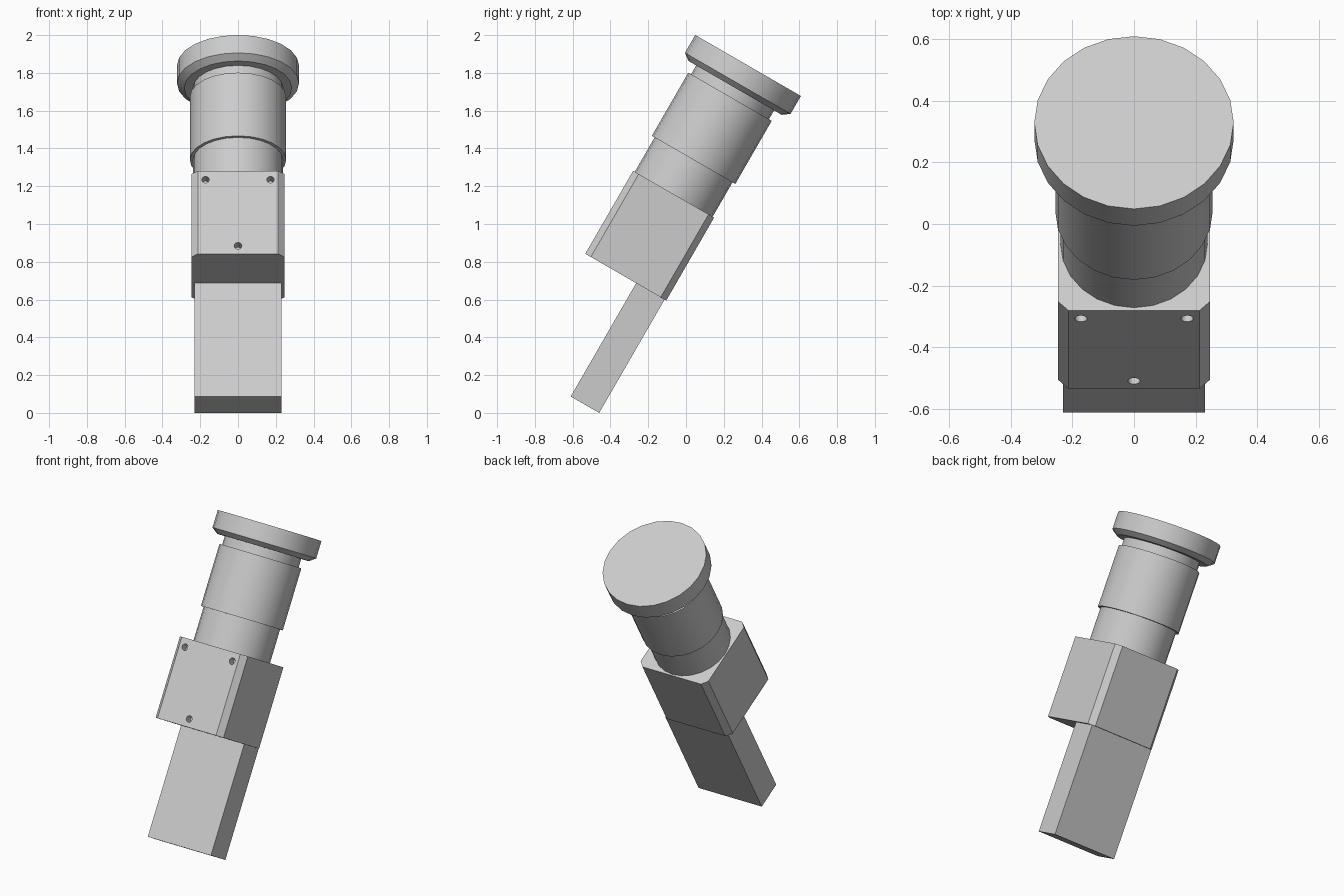
import bpy, bmesh, math
from mathutils import Matrix, Vector

if "Cube" in bpy.data.objects:
    bpy.data.objects.remove(bpy.data.objects["Cube"], do_unlink=True)

# The whole device leans back; parts are modelled upright, then tilted
TILT = Matrix.Rotation(math.radians(-30), 4, "X")
AXIS_Y = -0.635
SIDES = 24

grey = bpy.data.materials.new("light grey")
grey.use_nodes = True
colour = (0.6, 0.6, 0.6, 1)
grey.diffuse_color = colour
grey.node_tree.nodes["Principled BSDF"].inputs["Base Color"].default_value = colour


def finish(name, bm):
    """Turn a bmesh into a tilted, shaded object."""
    bmesh.ops.recalc_face_normals(bm, faces=bm.faces)
    mesh = bpy.data.meshes.new(name)
    bm.to_mesh(mesh)
    bm.free()
    mesh.transform(TILT)
    mesh.materials.append(grey)
    obj = bpy.data.objects.new(name, mesh)
    bpy.context.collection.objects.link(obj)
    bpy.ops.object.select_all(action="DESELECT")
    obj.select_set(True)
    bpy.context.view_layer.objects.active = obj
    bpy.ops.object.shade_smooth_by_angle(angle=math.radians(25))
    return obj


def box(name, half_x, y0, y1, z0, z1, chamfer=0):
    bm = bmesh.new()
    bmesh.ops.create_cube(bm, size=1)
    for v in bm.verts:
        v.co = (v.co.x * 2 * half_x,
                (y0 + y1) / 2 + v.co.y * (y1 - y0),
                (z0 + z1) / 2 + v.co.z * (z1 - z0))
    if chamfer:
        upright = [e for e in bm.edges
                   if abs(e.verts[0].co.z - e.verts[1].co.z) > 0.1]
        bmesh.ops.bevel(bm, geom=upright, offset=chamfer, segments=1, affect="EDGES")
    return finish(name, bm)


def turned(name, profile):
    """Solid of revolution from (radius, height) points, capped at both ends."""
    bm = bmesh.new()
    rings = []
    for r, z in profile:
        ring = []
        for i in range(SIDES):
            a = math.tau * i / SIDES
            ring.append(bm.verts.new((r * math.cos(a), AXIS_Y + r * math.sin(a), z)))
        rings.append(ring)
    for low, high in zip(rings, rings[1:]):
        for i in range(SIDES):
            j = (i + 1) % SIDES
            bm.faces.new((low[i], low[j], high[j], high[i]))
    bm.faces.new(rings[0][::-1])
    bm.faces.new(rings[-1])
    return finish(name, bm)


# Flat mounting bar and chamfered block
box("mounting_bar", 0.23, -0.572, -0.398, -0.23, 0.463)
block = box("block", 0.247, -0.883, -0.388, 0.463, 0.97, chamfer=0.034)

# Three screw holes in the front of the block
bm = bmesh.new()
for x, z in ((-0.172, 0.916), (0.172, 0.916), (0, 0.512)):
    place = Matrix.Translation(Vector((x, -0.883, z))) @ Matrix.Rotation(math.pi / 2, 4, "X")
    bmesh.ops.create_cone(bm, cap_ends=True, segments=16, radius1=0.02,
                          radius2=0.02, depth=0.1, matrix=place)
cutter = finish("screw_hole_cutter", bm)
cut = block.modifiers.new("screw_holes", "BOOLEAN")
cut.operation = "DIFFERENCE"
cut.solver = "EXACT"
cut.object = cutter
bpy.context.view_layer.objects.active = block
bpy.ops.object.modifier_apply(modifier=cut.name)
bpy.data.objects.remove(cutter, do_unlink=True)

# Round stack: inner tube, sleeve, neck and end cap
turned("inner_tube", [(0.238, 0.97), (0.238, 1.18)])
turned("sleeve", [(0.255, 1.18), (0.255, 1.566)])
turned("neck", [(0.238, 1.566), (0.238, 1.62)])
turned("end_cap", [(0.285, 1.62), (0.323, 1.648), (0.323, 1.757)])
